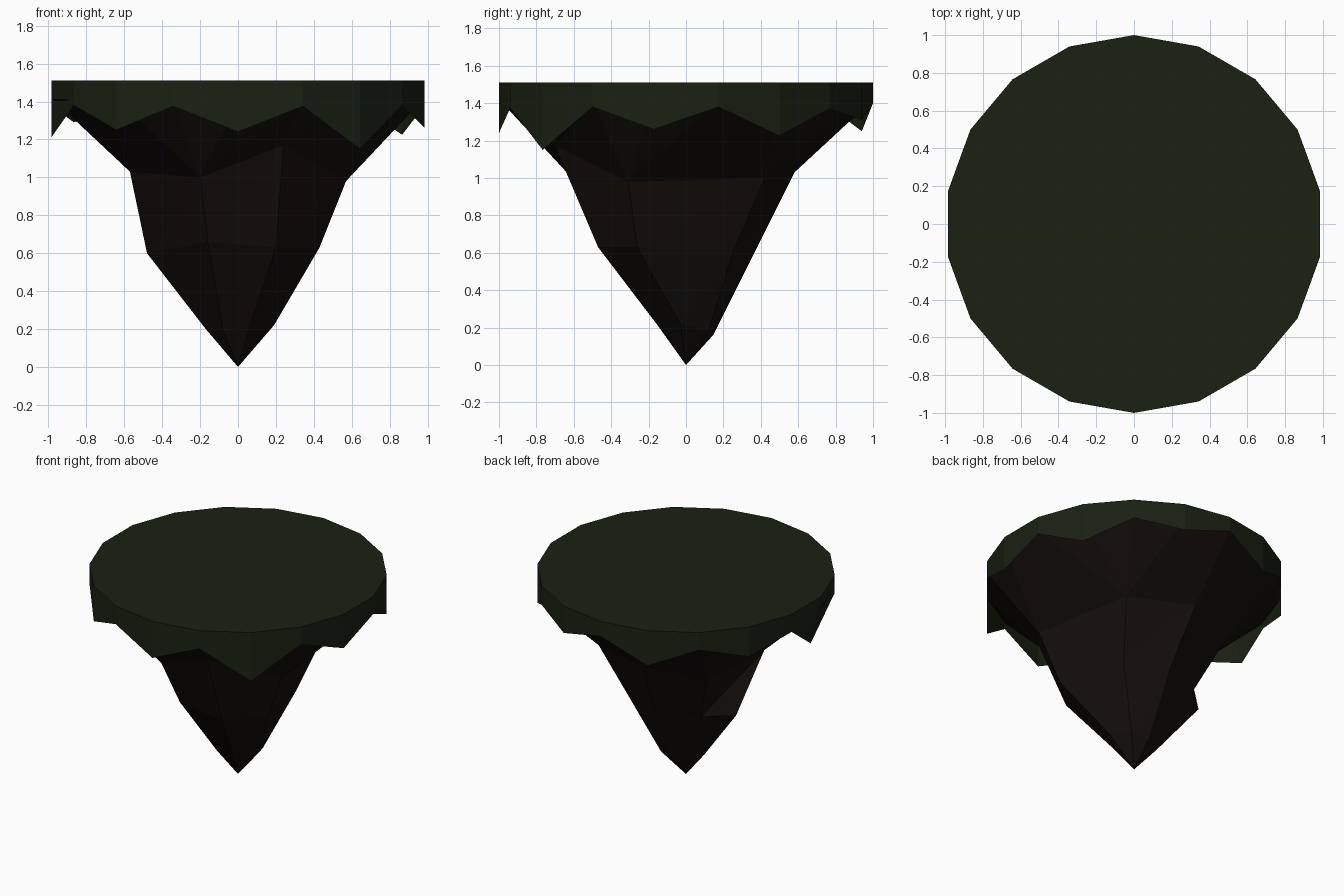
import bpy, bmesh, math

if "Cube" in bpy.data.objects:
    bpy.data.objects.remove(bpy.data.objects["Cube"])

N = 18


def material(name, color):
    m = bpy.data.materials.new(name)
    m.diffuse_color = (*color, 1)
    m.use_nodes = True
    m.node_tree.nodes["Principled BSDF"].inputs["Base Color"].default_value = m.diffuse_color
    return m


def make_object(name, bm, mat):
    me = bpy.data.meshes.new(name)
    bm.to_mesh(me)
    bm.free()
    me.materials.append(mat)
    ob = bpy.data.objects.new(name, me)
    bpy.context.collection.objects.link(ob)
    return ob


def rim(r, i, z):
    a = math.radians(10 + 20 * i)
    return (r * math.cos(a), r * math.sin(a), z)


# grass top: flat disc with a ragged hanging edge
drop = [1.38, 1.225, 1.37, 1.31, 1.40, 1.25, 1.38, 1.29, 1.38,
        1.21, 1.38, 1.25, 1.375, 1.24, 1.375, 1.15, 1.38, 1.26]
bm = bmesh.new()
top = [bm.verts.new(rim(1.0, i, 1.51)) for i in range(N)]
low = [bm.verts.new(rim(1.0, i, drop[i])) for i in range(N)]
low[9].co.y = -0.05  # one tip leans sideways
bm.faces.new(top)
for i in range(N):
    j = (i + 1) % N
    bm.faces.new((low[i], low[j], top[j], top[i]))
make_object("grass_top", bm, material("grass", (0.010, 0.015, 0.006)))

# rock: uneven faceted rings narrowing to a point
mid_ring = [(.42, .42, 1.0), (-.05, .58, 1.03), (-.45, .40, .97), (-.57, -.10, 1.03),
            (-.20, -.61, 1.0), (.24, -.70, 1.17), (.57, -.31, .98)]
lower_ring = [(.30, .25, .60), (.0, .365, .60), (-.30, .25, .60), (-.48, .10, .60),
              (-.16, -.45, .66), (.20, -.47, .63), (.43, -.26, .63)]
bottom_ring = [(.12, .12, .18), (.0, .145, .16), (-.10, .10, .17), (-.17, .03, .20),
               (-.08, -.13, .20), (.06, -.15, .21), (.19, -.03, .22)]
bm = bmesh.new()
rock_rim = [bm.verts.new(rim(.99, i, 1.41)) for i in range(N)]
rings = [[bm.verts.new(p) for p in r] for r in (mid_ring, lower_ring, bottom_ring)]
tip = bm.verts.new((0, 0, 0))
K = len(mid_ring)


def nearest(v):
    d = v.co.xy.normalized()
    return max(range(K), key=lambda k: d.dot(rings[0][k].co.xy.normalized()))


# overhang between the wide rim and the first ring
for i in range(N):
    a, b = rock_rim[i], rock_rim[(i + 1) % N]
    n, m = nearest(a), nearest(b)
    bm.faces.new((rings[0][n], b, a))
    if n != m:
        bm.faces.new((rings[0][n], rings[0][m], b))

# tapering body and point
for upper, lower in zip(rings, rings[1:]):
    for k in range(K):
        j = (k + 1) % K
        bm.faces.new((lower[k], lower[j], upper[j]))
        bm.faces.new((lower[k], upper[j], upper[k]))
for k in range(K):
    bm.faces.new((tip, rings[2][(k + 1) % K], rings[2][k]))
make_object("rock_base", bm, material("rock", (0.007, 0.005, 0.004)))
